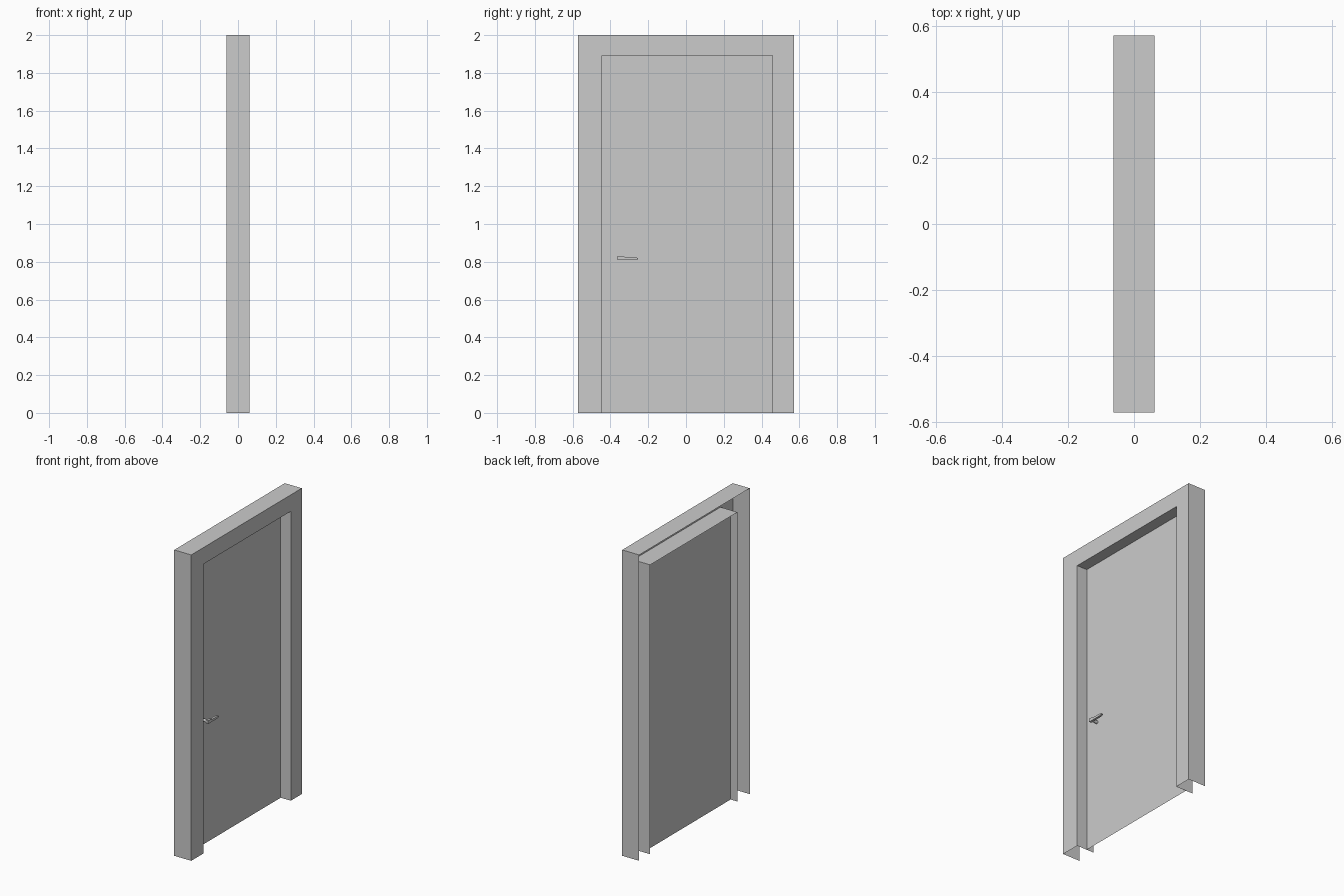
import bpy, bmesh
from mathutils import Matrix

if "Cube" in bpy.data.objects:
    bpy.data.objects.remove(bpy.data.objects["Cube"])

HALF_W, HEIGHT, HALF_D = 0.571, 2.0, 0.0615
OPEN_L, OPEN_R, OPEN_TOP = -0.444, 0.458, 1.892
DOOR_X = -0.012


def finish(name, bm):
    mesh = bpy.data.meshes.new(name)
    bm.to_mesh(mesh)
    bm.free()
    obj = bpy.data.objects.new(name, mesh)
    bpy.context.collection.objects.link(obj)
    return obj


def arch(bm, x, left, right, top):
    """Three-sided doorway outline in the plane at x, open at the floor."""
    return [bm.verts.new((x, y, z)) for y, z in
            ((left, 0), (left, top), (right, top), (right, 0))]


# Frame: hollow shell, open at the back and floor
bm = bmesh.new()
loops = [
    arch(bm, -HALF_D, -HALF_W, HALF_W, HEIGHT),
    arch(bm, HALF_D, -HALF_W, HALF_W, HEIGHT),
    arch(bm, HALF_D, OPEN_L, OPEN_R, OPEN_TOP),
    arch(bm, -HALF_D, OPEN_L, OPEN_R, OPEN_TOP),
]
for a, b in zip(loops, loops[1:]):
    for i in range(3):
        bm.faces.new((a[i], b[i], b[i + 1], a[i + 1]))
finish("door_frame", bm)

# Door panel: single sheet set back in the opening
bm = bmesh.new()
bm.faces.new(arch(bm, DOOR_X, OPEN_L, OPEN_R, OPEN_TOP)[::-1])
finish("door_panel", bm)

# Handle lever: tapered profile extruded away from the door
profile = [(-0.363, 0.809), (-0.268, 0.809), (-0.253, 0.814), (-0.253, 0.820),
           (-0.268, 0.823), (-0.322, 0.824), (-0.330, 0.829), (-0.363, 0.831)]
bm = bmesh.new()
face = bm.faces.new([bm.verts.new((0.024, y, z)) for y, z in profile])
ext = bmesh.ops.extrude_face_region(bm, geom=[face])
verts = [v for v in ext["geom"] if isinstance(v, bmesh.types.BMVert)]
bmesh.ops.translate(bm, verts=verts, vec=(0.014, 0, 0))
bmesh.ops.recalc_face_normals(bm, faces=bm.faces)
finish("handle_lever", bm)

# Handle stem: short round bar from the door to the lever
bm = bmesh.new()
length = 0.026 - DOOR_X
bmesh.ops.create_cone(
    bm, cap_ends=True, segments=12, radius1=0.0095, radius2=0.0095, depth=length,
    matrix=Matrix.Translation((DOOR_X + length / 2, -0.351, 0.8195))
    @ Matrix.Rotation(1.5707963, 4, 'Y'))
finish("handle_stem", bm)
